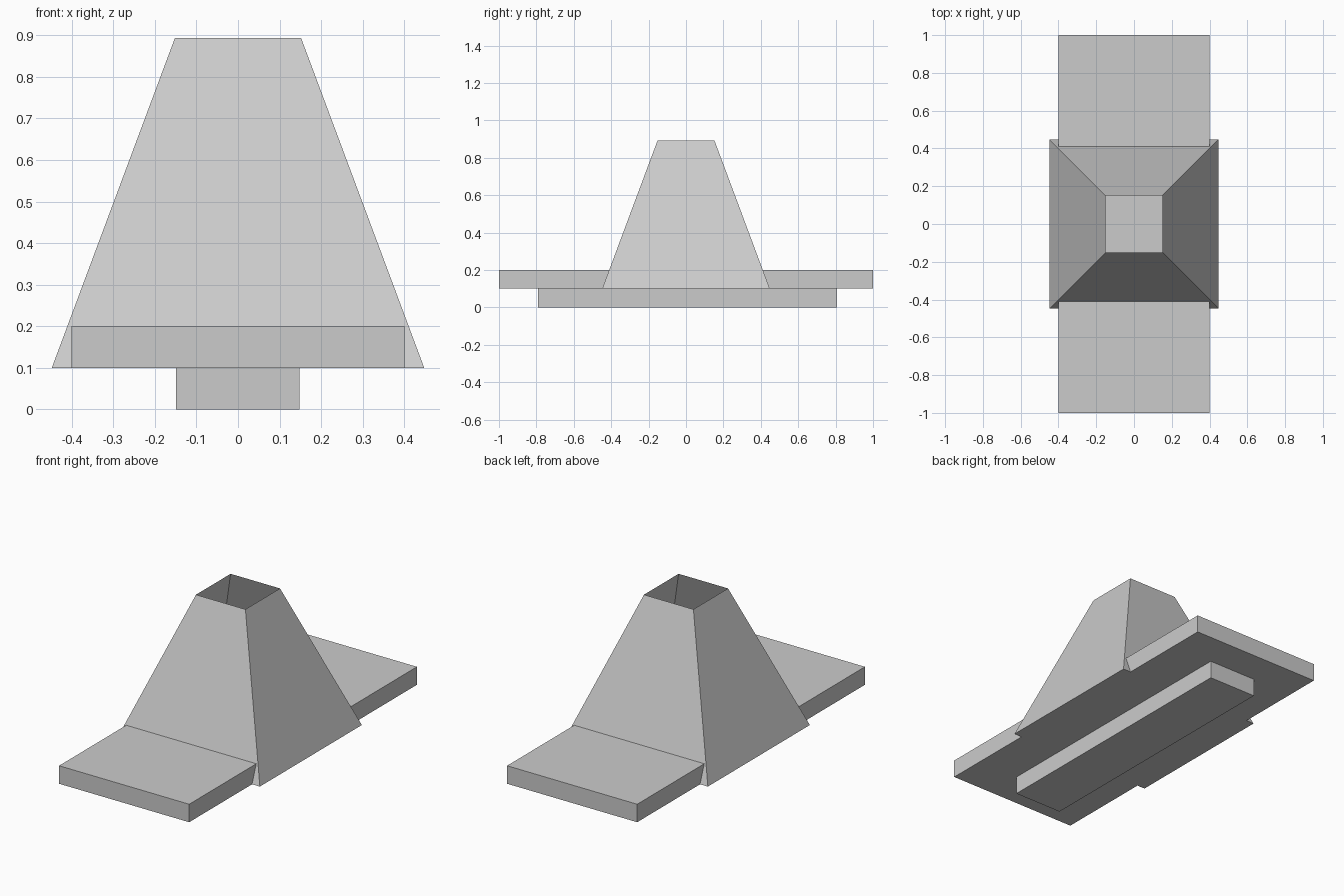
import bpy
import bmesh
from math import pi, sqrt
from mathutils import Matrix

default_cube = bpy.data.objects.get("Cube")
if default_cube:
    bpy.data.objects.remove(default_cube, do_unlink=True)

# One plain grey for everything
GREY = (0.6, 0.6, 0.6, 1.0)
grey = bpy.data.materials.new("plain grey")
grey.use_nodes = True
grey.diffuse_color = GREY
grey.node_tree.nodes["Principled BSDF"].inputs["Base Color"].default_value = GREY


def add_object(name, bm):
    mesh = bpy.data.meshes.new(name)
    bm.to_mesh(mesh)
    bm.free()
    mesh.materials.append(grey)
    obj = bpy.data.objects.new(name, mesh)
    bpy.context.collection.objects.link(obj)
    return obj


def add_box(name, size, centre):
    bm = bmesh.new()
    bmesh.ops.create_cube(bm, size=1,
                          matrix=Matrix.Translation(centre) @ Matrix.Diagonal((*size, 1)))
    return add_object(name, bm)


def add_open_funnel(name, half_base, half_top, z_base, z_top):
    """Square tapered shell with a closed base and an open top."""
    bm = bmesh.new()
    turn = Matrix.Rotation(pi / 4, 4, "Z")
    lift = Matrix.Translation((0, 0, (z_base + z_top) / 2))
    bmesh.ops.create_cone(bm, cap_ends=True, segments=4,
                          radius1=half_base * sqrt(2), radius2=half_top * sqrt(2),
                          depth=z_top - z_base, matrix=lift @ turn)
    lid = [f for f in bm.faces if f.normal.z > 0.9]
    bmesh.ops.delete(bm, geom=lid, context="FACES_ONLY")
    return add_object(name, bm)


# Long deck, narrow keel strip beneath it, and the tapered tower
add_box("deck", (0.8, 2.0, 0.1), (0, 0, 0.15))
add_box("keel", (0.297, 1.597, 0.1), (-0.001, 0.008, 0.05))
add_open_funnel("tower", 0.448, 0.152, 0.1, 0.893)
